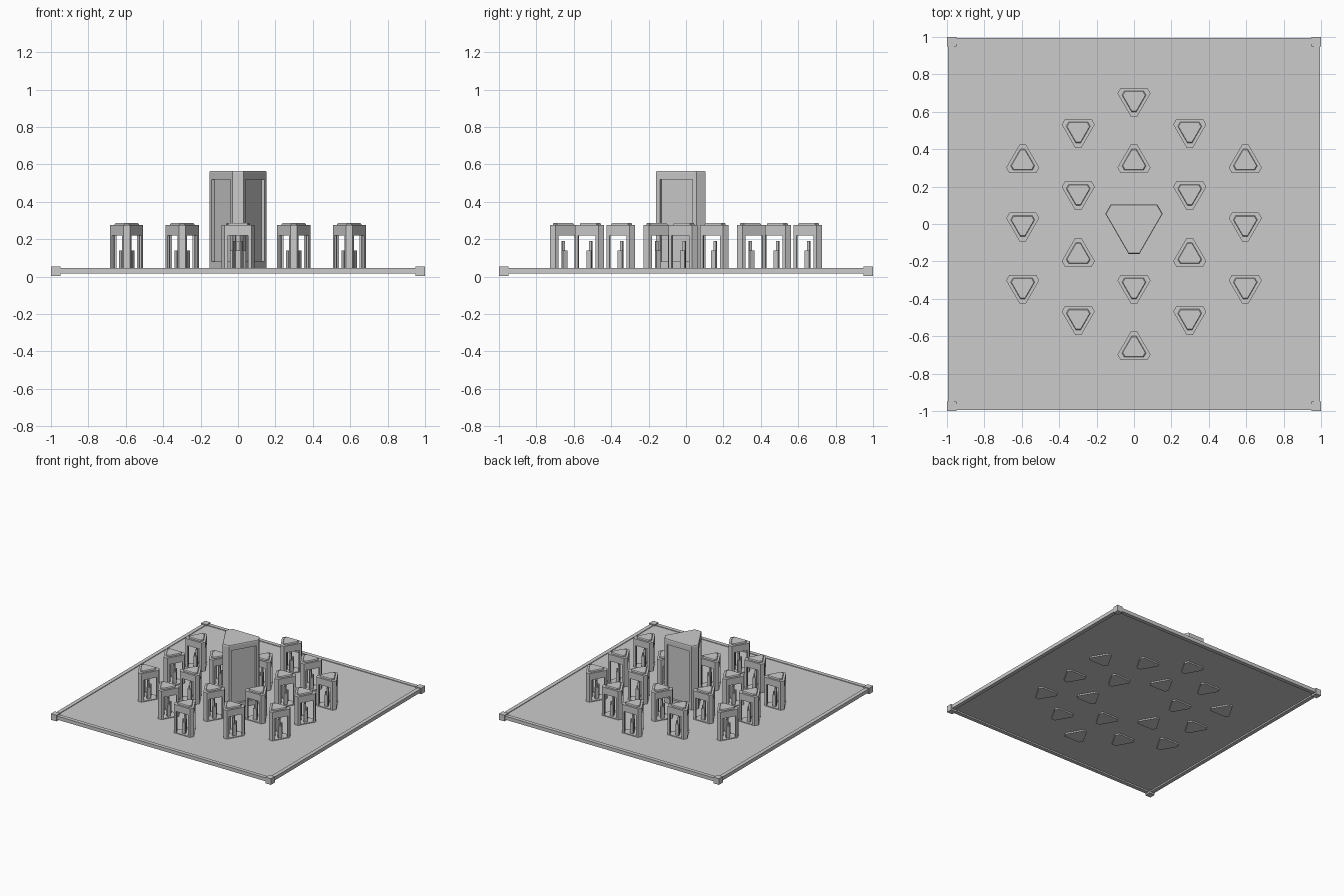
import bpy, bmesh, math
from mathutils import Matrix

if "Cube" in bpy.data.objects:
    bpy.data.objects.remove(bpy.data.objects["Cube"])

R3 = math.sqrt(3)


def rot(p, k):
    a = math.radians(120 * k)
    c, s = math.cos(a), math.sin(a)
    return (p[0] * c - p[1] * s, p[0] * s + p[1] * c)


def hexagon(a, t):
    # triangle (inradius a, one corner at +y) with corners cut at distance t
    h = (2 * a - t) / R3
    return [rot(p, k) for k in range(3) for p in ((h, t), (-h, t))]


def prism(bm, pts, z0, z1, inset=1.0):
    lo = [bm.verts.new((x, y, z0)) for x, y in pts]
    hi = [bm.verts.new((x * inset, y * inset, z1)) for x, y in pts]
    n = len(pts)
    bm.faces.new(lo[::-1])
    bm.faces.new(hi)
    for i in range(n):
        j = (i + 1) % n
        bm.faces.new((lo[i], lo[j], hi[j], hi[i]))


def rect(cx, cy, w, d):
    return [(cx - w / 2, cy - d / 2), (cx + w / 2, cy - d / 2),
            (cx + w / 2, cy + d / 2), (cx - w / 2, cy + d / 2)]


def corner_posts(bm, a, t, frame, wall, z0, z1):
    h = (2 * a - t) / R3
    ai, ti = a - wall, t - wall
    hi = max((2 * ai - ti) / R3, 0.002)
    px, py = h + frame * 0.5, t - frame * R3 / 2
    qx, qy = px - wall * R3 / 2, py - wall * 0.5
    half = [(h, t), (px, py), (qx, qy)]
    if qy < ti - 0.001:
        half.append((hi, ti))
    pts = half + [(-x, y) for x, y in half[::-1]]
    for k in range(3):
        prism(bm, [rot(p, k) for p in pts[::-1]], z0, z1)


def finish(bm, name):
    bmesh.ops.recalc_face_normals(bm, faces=bm.faces)
    me = bpy.data.meshes.new(name)
    bm.to_mesh(me)
    bm.free()
    return me


def add(me, name, loc=(0, 0, 0), angle=0):
    ob = bpy.data.objects.new(name, me)
    bpy.context.collection.objects.link(ob)
    ob.location = loc
    ob.rotation_euler.z = angle
    return ob


def box(name, x, y, w, d, z0, z1):
    bm = bmesh.new()
    prism(bm, rect(x, y, w, d), z0, z1)
    return add(finish(bm, name), name)


# Ground plate, edge rails and corner blocks
box("ground_plate", 0, 0, 1.95, 1.95, 0.028, 0.04)
for s in (-1, 1):
    box("side_rail", s * 0.978, 0, 0.032, 1.92, 0.016, 0.045)
    box("end_rail", 0, s * 0.978, 1.92, 0.032, 0.016, 0.045)
    for q in (-1, 1):
        box("corner_block", s * 0.975, q * 0.975, 0.05, 0.05, 0.003, 0.053)

# Central tower: recessed core, corner posts, bottom and top bands
bm = bmesh.new()
A, T = 0.105, 0.16
prism(bm, hexagon(A, T), 0.035, 0.08)
prism(bm, hexagon(A - 0.018, T - 0.01), 0.08, 0.52)
corner_posts(bm, A, T, 0.023, 0.022, 0.08, 0.52)
prism(bm, hexagon(A, T), 0.52, 0.557)
prism(bm, hexagon(A, T), 0.557, 0.564, 0.975)
add(finish(bm, "central_tower"), "central_tower", angle=math.pi)

# Pavilion shell: floor, posts, lintel block and raised roof slab
bm = bmesh.new()
a, t = 0.0606, 0.0924
prism(bm, hexagon(a, t), 0.017, 0.046)
corner_posts(bm, a, t, 0.018, 0.012, 0.046, 0.22)
prism(bm, hexagon(a, t), 0.22, 0.275)
prism(bm, hexagon(0.0445, 0.067), 0.275, 0.281)
prism(bm, hexagon(0.0445, 0.067), 0.281, 0.286, 0.93)
shell = finish(bm, "pavilion")

# Pavilion interior: low pedestal and slim back panel facing each opening
bm = bmesh.new()
for k in range(3):
    prism(bm, [rot(p, k) for p in rect(0, -0.034, 0.028, 0.014)], 0.046, 0.14)
    prism(bm, [rot(p, k) for p in rect(0, -0.02, 0.016, 0.008)], 0.046, 0.19)
inside = finish(bm, "pavilion_pedestals")

# Staggered layout: (x, row in sixths of a unit, points to the back?)
layout = [(0, 4, 0), (0.298, 3, 0), (0.595, 2, 1), (0, 2, 1), (0.298, 1, 0),
          (0.595, 0, 0), (0.298, -1, 1), (0, -2, 0), (0.595, -2, 0),
          (0.298, -3, 0), (0, -4, 1)]
for x, row, up in layout:
    for s in ((1, -1) if x else (1,)):
        loc, ang = (s * x, row / 6, 0), 0 if up else math.pi
        add(shell, "pavilion", loc, ang)
        add(inside, "pavilion_pedestals", loc, ang)
